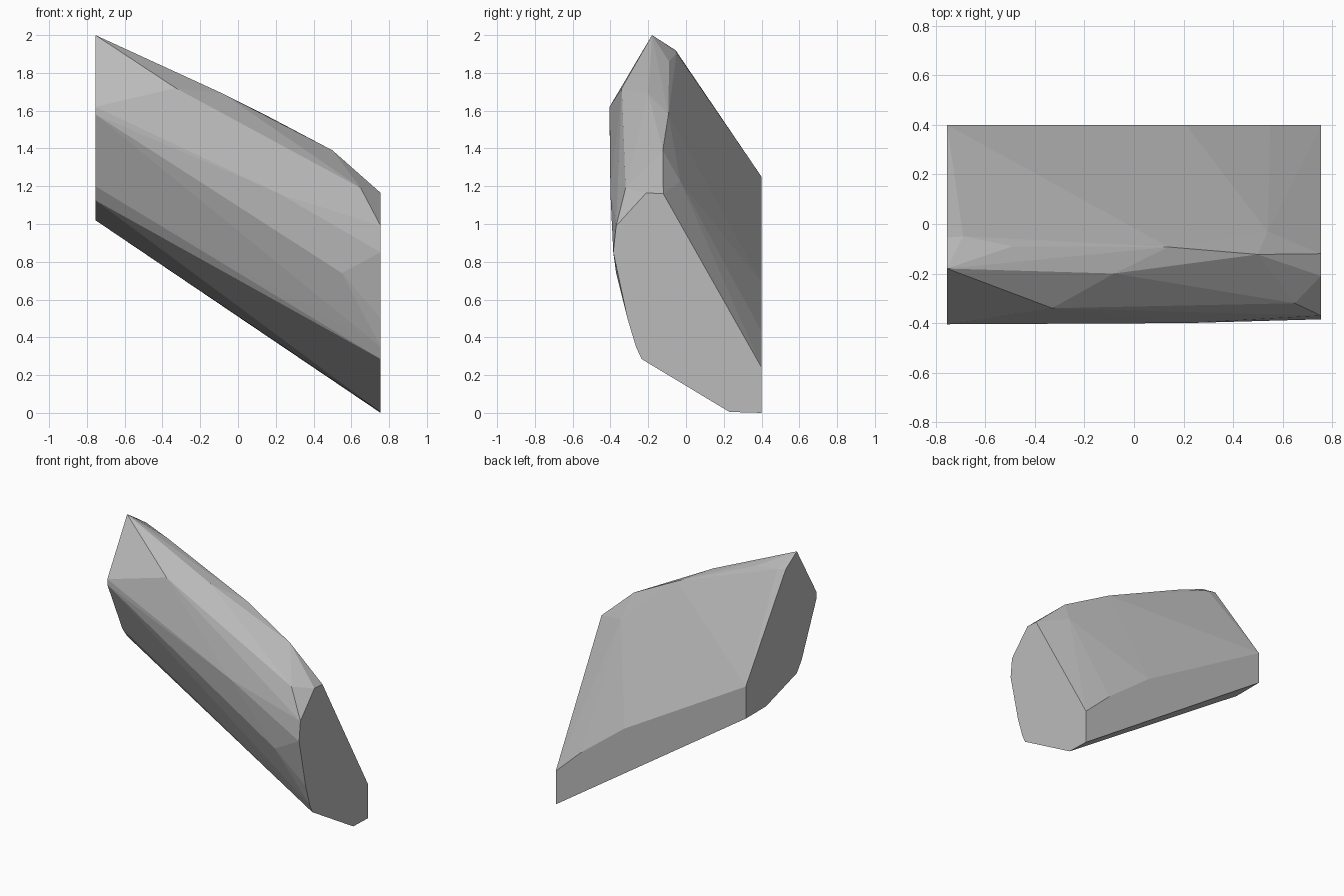
import bpy
import bmesh

if "Cube" in bpy.data.objects:
    bpy.data.objects.remove(bpy.data.objects["Cube"])

# End outlines as (y, z), joined by a faceted hull
HALF = 0.755
right_end = [(0.40, 0.0), (0.40, 0.24), (-0.12, 1.16), (-0.21, 1.165), (-0.37, 0.99),
             (-0.385, 0.85), (-0.31, 0.5), (-0.265, 0.35), (-0.235, 0.285), (0.23, 0.005)]
left_end = [(0.40, 1.02), (0.40, 1.25), (-0.055, 1.92), (-0.18, 2.0), (-0.405, 1.62),
            (-0.405, 1.58), (-0.235, 1.20), (-0.18, 1.125), (0.17, 1.02)]

# Chipped corners between the ends
ridge = [(-0.69, -0.05, 1.905), (-0.49, -0.09, 1.86), (-0.08, -0.20, 1.69),
         (0.14, -0.093, 1.58), (0.50, -0.123, 1.39)]
front = [(-0.33, -0.34, 1.72), (0.65, -0.32, 1.19), (0.22, -0.40, 1.16), (0.55, -0.37, 0.74)]
back = [(0.54, -0.03, 1.225), (0.55, 0.40, 0.43), (0.21, 0.40, 0.69)]

points = [(HALF, y, z) for y, z in right_end]
points += [(-HALF, y, z) for y, z in left_end]
points += ridge + front + back

# Rock shard
bm = bmesh.new()
for p in points:
    bm.verts.new(p)
bmesh.ops.convex_hull(bm, input=bm.verts[:])
bmesh.ops.delete(bm, geom=[v for v in bm.verts if not v.link_faces], context='VERTS')
bmesh.ops.recalc_face_normals(bm, faces=bm.faces[:])
mesh = bpy.data.meshes.new("rock_shard")
bm.to_mesh(mesh)
bm.free()

grey = bpy.data.materials.new("stone grey")
grey.diffuse_color = (0.5, 0.5, 0.5, 1)
grey.use_nodes = True
grey.node_tree.nodes["Principled BSDF"].inputs["Base Color"].default_value = grey.diffuse_color
mesh.materials.append(grey)
bpy.context.collection.objects.link(bpy.data.objects.new("rock_shard", mesh))
